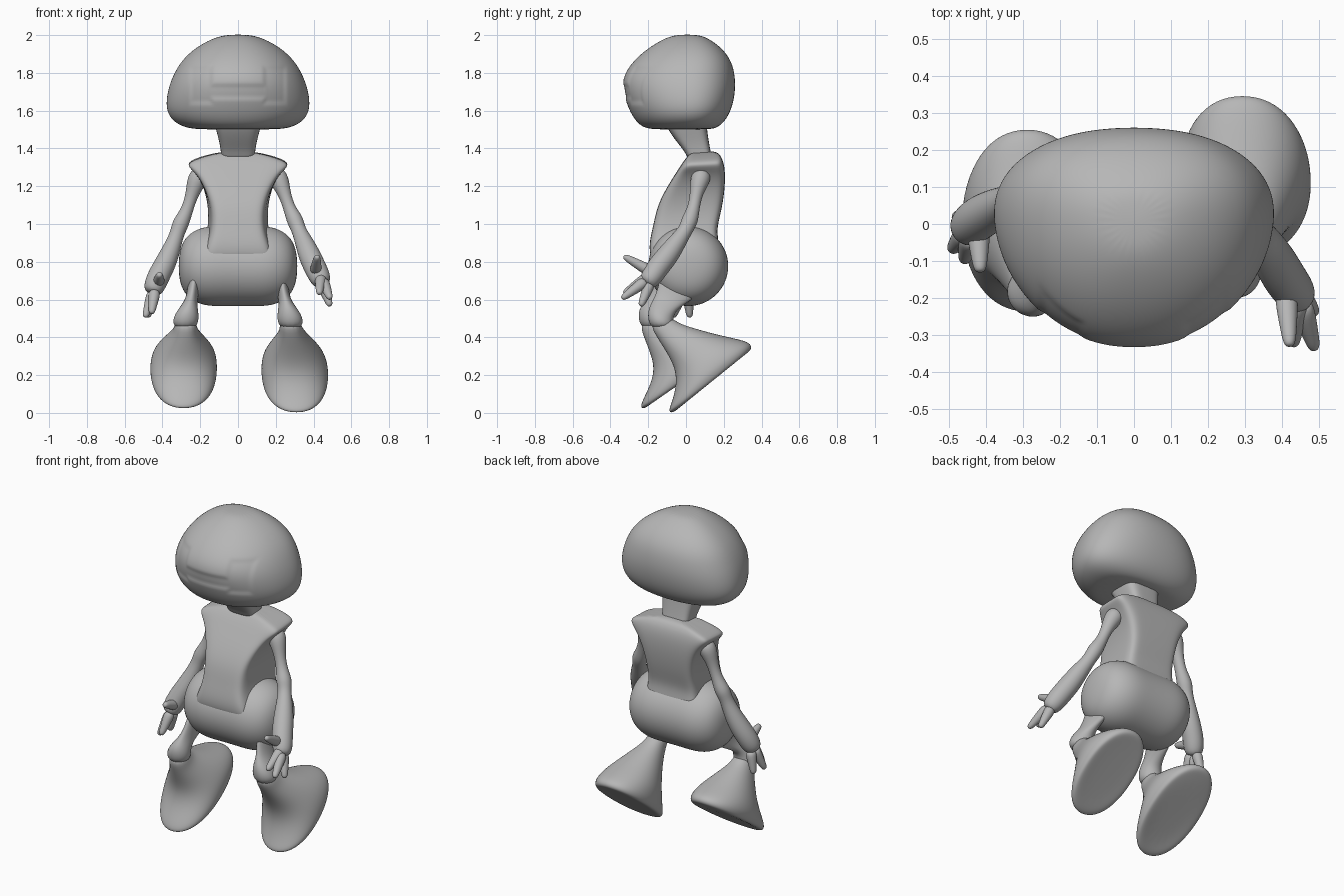
import bpy, bmesh, math
from mathutils import Vector

cube = bpy.data.objects.get("Cube")
if cube:
    bpy.data.objects.remove(cube)

grey = bpy.data.materials.new("plain grey")
grey.use_nodes = True
grey.diffuse_color = (0.47, 0.47, 0.47, 1)
grey.node_tree.nodes["Principled BSDF"].inputs["Base Color"].default_value = (0.47, 0.47, 0.47, 1)


def loft(name, rings, levels=2):
    """Skin a list of equal point rings, cap both ends and smooth the result."""
    bm = bmesh.new()
    rows = [[bm.verts.new(p) for p in ring] for ring in rings]
    n = len(rows[0])
    for a, b in zip(rows, rows[1:]):
        for i in range(n):
            j = (i + 1) % n
            bm.faces.new((a[i], a[j], b[j], b[i]))
    bm.faces.new(rows[0])
    bm.faces.new(rows[-1])
    bmesh.ops.recalc_face_normals(bm, faces=bm.faces)
    mesh = bpy.data.meshes.new(name)
    bm.to_mesh(mesh)
    bm.free()
    mesh.shade_smooth()
    mesh.materials.append(grey)
    obj = bpy.data.objects.new(name, mesh)
    bpy.context.collection.objects.link(obj)
    mod = obj.modifiers.new("smooth", "SUBSURF")
    mod.levels = mod.render_levels = levels
    return obj


def section(front, back, wf, wb, cx=0, power=2, n=20):
    """Rounded section between a front and a back (y, z) point."""
    pts = []
    for i in range(n):
        a = math.tau * (i + 0.5) / n
        u, v = (math.copysign(abs(t) ** (2 / power), t) for t in (math.cos(a), math.sin(a)))
        k = (v + 1) / 2
        y, z = (f + (b - f) * k for f, b in zip(front, back))
        pts.append((cx + u * (wf + (wb - wf) * k), y, z))
    return pts


def tube(name, path, n=10):
    """Tapered round limb through (x, y, z, radius) points."""
    pts = [Vector(p[:3]) for p in path]
    rings = []
    for i, p in enumerate(pts):
        d = (pts[min(i + 1, len(pts) - 1)] - pts[max(i - 1, 0)]).normalized()
        side = d.cross(Vector((0, 1, 0.2))).normalized()
        up = side.cross(d)
        r = path[i][3] * 1.05
        rings.append([p + r * (side * math.cos(math.tau * k / n) + up * math.sin(math.tau * k / n))
                      for k in range(n)])
    return loft(name, rings)


# Head: wide rounded dome: height, half width, front, back
dome = [(1.5, .2, -.16, .12), (1.508, .285, -.225, .165), (1.545, .36, -.27, .21),
        (1.61, .395, -.307, .245), (1.7, .386, -.337, .264), (1.78, .358, -.338, .263),
        (1.86, .313, -.285, .245), (1.93, .238, -.205, .195), (1.983, .14, -.115, .12),
        (2.003, .06, -.05, .065)]
head = loft("head", [section((f, z), (b, z), w * .8, w * 1.12, power=2.25, n=24) for z, w, f, b in dome], 3)
bpy.context.view_layer.objects.active = head
bpy.ops.object.modifier_apply(modifier="smooth")


# Visor: shallow recess with two upright panels joined by a bar
def window(x, z, cx, cz, hx, hz):
    edge = min(hx - abs(x - cx), hz - abs(z - cz))
    t = max(0, min(1, edge / 0.03))
    return t * t * (3 - 2 * t)


for v in head.data.vertices:
    if v.co.y < -0.1:
        x, z = abs(v.co.x), v.co.z
        v.co.y += 0.007 * max(window(x, z, .195, 1.735, .07, .11), window(x, z, 0, 1.7, .17, .05))

# Neck
loft("neck", [section((f, z - .005), (b, z + .005), w, w, power=4) for f, b, z, w in
              [(.01, .14, 1.34, .09), (-.0, .13, 1.38, .09), (-.05, .12, 1.44, .1),
               (-.1, .11, 1.51, .12), (-.12, .11, 1.56, .13)]])

# Torso: blends out of the hips, pinched waist, drooping square shoulders
body = [((-.17, .77), (.17, .77), .2, .2), ((-.198, .86), (.18, .86), .185, .19),
        ((-.188, .935), (.168, .935), .152, .175), ((-.172, 1.0), (.165, .99), .137, .167),
        ((-.152, 1.1), (.19, 1.08), .14, .16), ((-.1, 1.2), (.207, 1.2), .175, .18),
        ((-.05, 1.28), (.207, 1.29), .22, .225), ((-.02, 1.33), (.197, 1.34), .275, .27),
        ((.0, 1.355), (.185, 1.365), .25, .25), ((.03, 1.387), (.16, 1.39), .09, .09)]
loft("torso", [[(x, y, z - .33 * x * x) for x, y, z in section(*r, power=7, n=28)] for r in body])

# Pelvis: fat capsule lying across the hips
half = [(.06, .213), (.15, .215), (.22, .197), (.275, .158), (.305, .1), (.314, .03)]
profile = [(-x, r) for x, r in reversed(half)] + half
loft("pelvis", [[(x, .012 + r * math.cos(math.tau * k / 24), .777 + r * math.sin(math.tau * k / 24))
                 for k in range(24)] for x, r in profile])

# Legs: narrow fins under the hips running into round ankles
leg = [((-.14, .74), (.08, .68), .034, .23, .3), ((-.15, .67), (.055, .61), .034, .237, .4),
       ((-.172, .605), (-.005, .575), .034, .25, .7), ((-.2, .56), (-.055, .535), .055, .265, 1),
       ((-.207, .5), (-.068, .49), .074, .277, 1), ((-.185, .44), (-.06, .45), .06, .28, 1)]
# Feet: bells ending in a tilted flat sole
foot = [((-.2, .48), (-.08, .51), .055), ((-.155, .4), (-.04, .475), .06),
        ((-.11, .33), (.04, .45), .092), ((-.06, .24), (.15, .42), .14),
        ((-.052, .15), (.25, .399), .173), ((-.078, .055), (.325, .382), .182),
        ((-.096, .012), (.35, .364), .178), ((-.088, -.006), (.352, .34), .17),
        ((-.055, .008), (.325, .318), .15), ((.0, .06), (.26, .268), .09)]
# The right leg strides forward
for side, s, shift, toe, heel, lift, cx, slant in [("left", 1, 0, 0, 0, 0, .3, .04),
                                                   ("right", -1, -.05, -.1, -.04, .022, .288, 0)]:
    loft(side + "_leg", [section((f[0] + shift * k, f[1]), (b[0] + shift * k, b[1]), w, w, s * x, n=12)
                         for f, b, w, x, k in leg])
    rings = []
    for i, (f, b, w) in enumerate(foot):
        t = min(1, i / 5)
        ring = section((f[0] + shift + toe * t, f[1] + lift * t), (b[0] + shift + heel * t, b[1] + lift * t),
                       w, w, s * (.275 + (cx - .275) * t), 2.2, 16)
        rings.append([(x + s * slant * t * (.15 - y), y, z) for x, y, z in ring])
    loft(side + "_foot", rings)

# Arms: shoulder, knobbly elbow, swelling forearm, broad palm
tube("left_arm", [(.19, .09, 1.28, .045), (.218, .075, 1.235, .056), (.245, .055, 1.165, .033),
                  (.272, .04, 1.08, .031), (.303, .02, 1.02, .047), (.32, .0, .97, .036),
                  (.352, -.05, .9, .05), (.38, -.1, .83, .06), (.408, -.15, .77, .06),
                  (.435, -.185, .715, .058), (.45, -.215, .68, .042)])
tube("right_arm", [(-.19, .1, 1.28, .045), (-.218, .095, 1.235, .056), (-.243, .09, 1.16, .033),
                   (-.27, .085, 1.07, .031), (-.306, .08, 1.0, .047), (-.322, .07, .95, .036),
                   (-.35, .055, .87, .048), (-.385, .035, .79, .058), (-.42, .015, .725, .06),
                   (-.443, -.005, .67, .058), (-.457, -.02, .63, .042)])


# Hands: a thumb and three fingers tapering from each palm
def digit(name, root, tip):
    a, b = Vector(root), Vector(tip)
    tube(name, [(*a.lerp(b, t), r) for t, r in [(0, .034), (.35, .03), (.7, .023), (.93, .018), (1, .008)]], 8)


hands = {"left": [((.41, -.18, .745), (.42, -.33, .83)), ((.44, -.2, .72), (.43, -.33, .63)),
                  ((.45, -.21, .7), (.488, -.34, .605)), ((.445, -.19, .69), (.488, -.24, .565))],
         "right": [((-.42, -.01, .69), (-.415, -.13, .735)), ((-.44, -.03, .65), (-.458, -.1, .525)),
                   ((-.45, -.02, .64), (-.492, -.07, .505)), ((-.45, .01, .64), (-.478, .02, .505))]}
for side, digits in hands.items():
    for label, (root, tip) in zip(("thumb", "front_finger", "middle_finger", "rear_finger"), digits):
        digit(f"{side}_{label}", root, tip)
